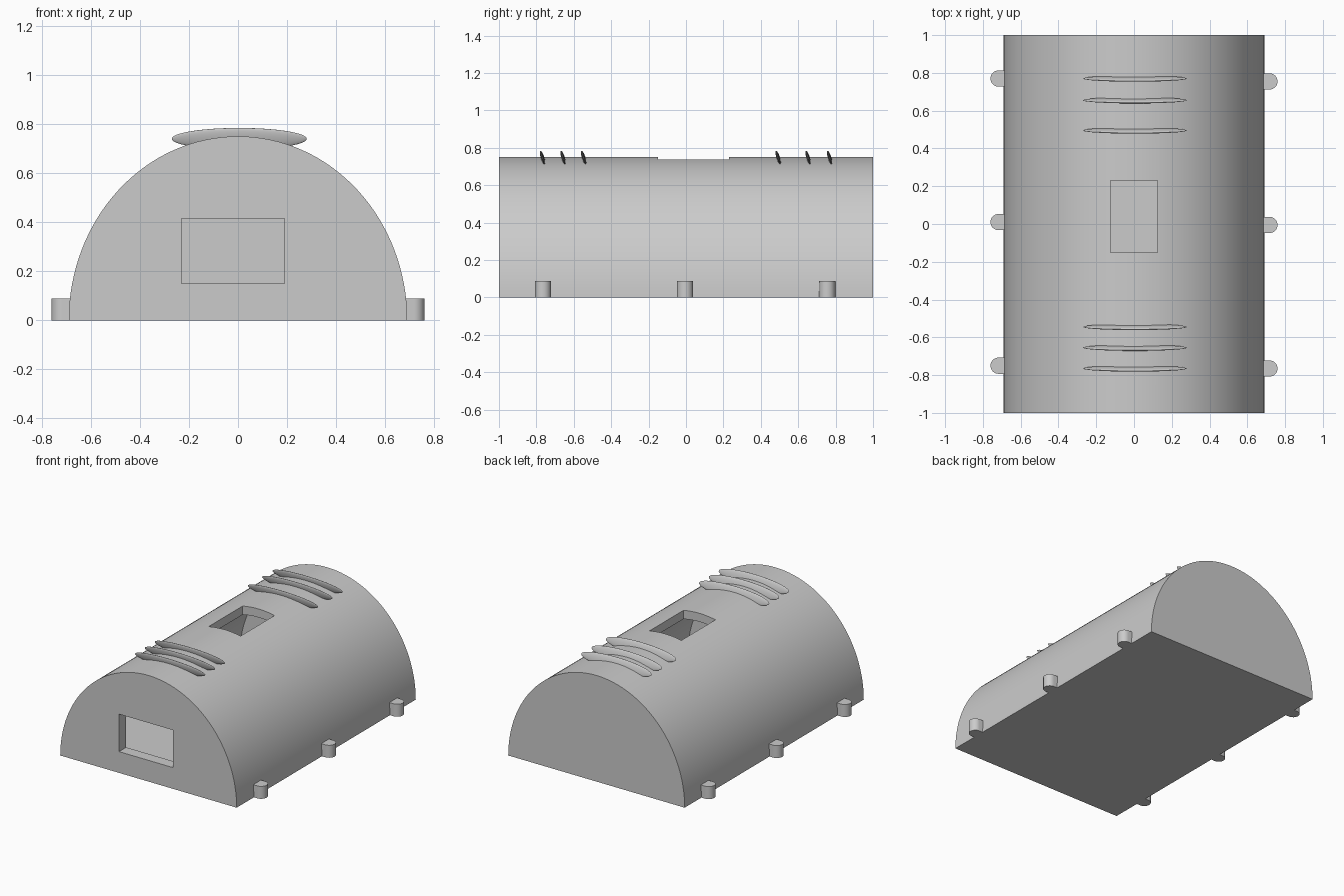
import bpy, bmesh, math
from mathutils import Matrix

if "Cube" in bpy.data.objects:
    bpy.data.objects.remove(bpy.data.objects["Cube"], do_unlink=True)

# Single grey finish
grey = bpy.data.materials.new("plain_grey")
grey.use_nodes = True
grey.diffuse_color = (0.6, 0.6, 0.6, 1)
grey.node_tree.nodes["Principled BSDF"].inputs["Base Color"].default_value = (0.6, 0.6, 0.6, 1)


def finish(bm, name):
    bmesh.ops.recalc_face_normals(bm, faces=bm.faces)
    mesh = bpy.data.meshes.new(name)
    bm.to_mesh(mesh)
    bm.free()
    mesh.materials.append(grey)
    ob = bpy.data.objects.new(name, mesh)
    bpy.context.collection.objects.link(ob)
    return ob


def smooth(ob):
    bpy.ops.object.select_all(action="DESELECT")
    ob.select_set(True)
    bpy.context.view_layer.objects.active = ob
    bpy.ops.object.shade_smooth_by_angle(angle=math.radians(30))


def extrude(points, direction, name):
    bm = bmesh.new()
    face = bm.faces.new([bm.verts.new(p) for p in points])
    new = bmesh.ops.extrude_face_region(bm, geom=[face])["geom"]
    bmesh.ops.translate(bm, vec=direction,
                        verts=[v for v in new if isinstance(v, bmesh.types.BMVert)])
    return finish(bm, name)


def vault(half_width, top, base, half_length, name):
    # Half-ellipse section, cut flat at the base height
    start = math.asin(base / top)
    angles = [start + (math.pi - 2 * start) * i / 64 for i in range(65)]
    points = [(half_width * math.cos(a), -half_length, top * math.sin(a)) for a in angles]
    return extrude(points, (0, 2 * half_length, 0), name)


def box(x0, x1, y0, y1, z0, z1, name):
    points = [(x0, y0, z0), (x1, y0, z0), (x1, y1, z0), (x0, y1, z0)]
    return extrude(points, (0, 0, z1 - z0), name)


# Hollow vaulted shell with a front window and a roof hatch
shell = vault(0.69, 0.75, 0, 1.0, "vaulted_shell")
cutters = [
    vault(0.63, 0.69, 0.08, 0.92, "cavity_cutter"),
    box(-0.23, 0.19, -1.1, -0.85, 0.15, 0.415, "window_cutter"),
    box(-0.125, 0.125, -0.15, 0.23, 0.5, 0.9, "hatch_cutter"),
]
bpy.context.view_layer.objects.active = shell
for cutter in cutters:
    cutter.hide_render = True
    mod = shell.modifiers.new(cutter.name, "BOOLEAN")
    mod.operation = "DIFFERENCE"
    mod.solver = "EXACT"
    mod.object = cutter
    bpy.ops.object.modifier_apply(modifier=mod.name)
    bpy.data.objects.remove(cutter, do_unlink=True)
smooth(shell)

# Leaning roof fins: flattened ellipsoids
for i, y in enumerate((-0.765, -0.655, -0.545, 0.495, 0.655, 0.77)):
    bm = bmesh.new()
    bmesh.ops.create_uvsphere(bm, u_segments=48, v_segments=24, radius=1)
    bm.transform(Matrix.Translation((0.005, y, 0.74)) @ Matrix.Rotation(math.radians(17), 4, "X")
                 @ Matrix.Diagonal((0.275, 0.01, 0.046, 1)))
    smooth(finish(bm, f"roof_fin_{i + 1}"))

# Round-ended pegs along both lower edges
for side, name, shift in ((1, "left", -0.005), (-1, "right", 0.01)):
    for i, y in enumerate((-0.76, 0, 0.76)):
        r = 0.043
        arc = [math.pi * (k / 16 - 0.5) for k in range(17)]
        points = [(0.66, -r), *[(0.717 + r * math.cos(a), r * math.sin(a)) for a in arc], (0.66, r)]
        peg = extrude([(side * px, y + shift + py, 0) for px, py in points],
                      (0, 0, 0.088), f"{name}_peg_{i + 1}")
        smooth(peg)
